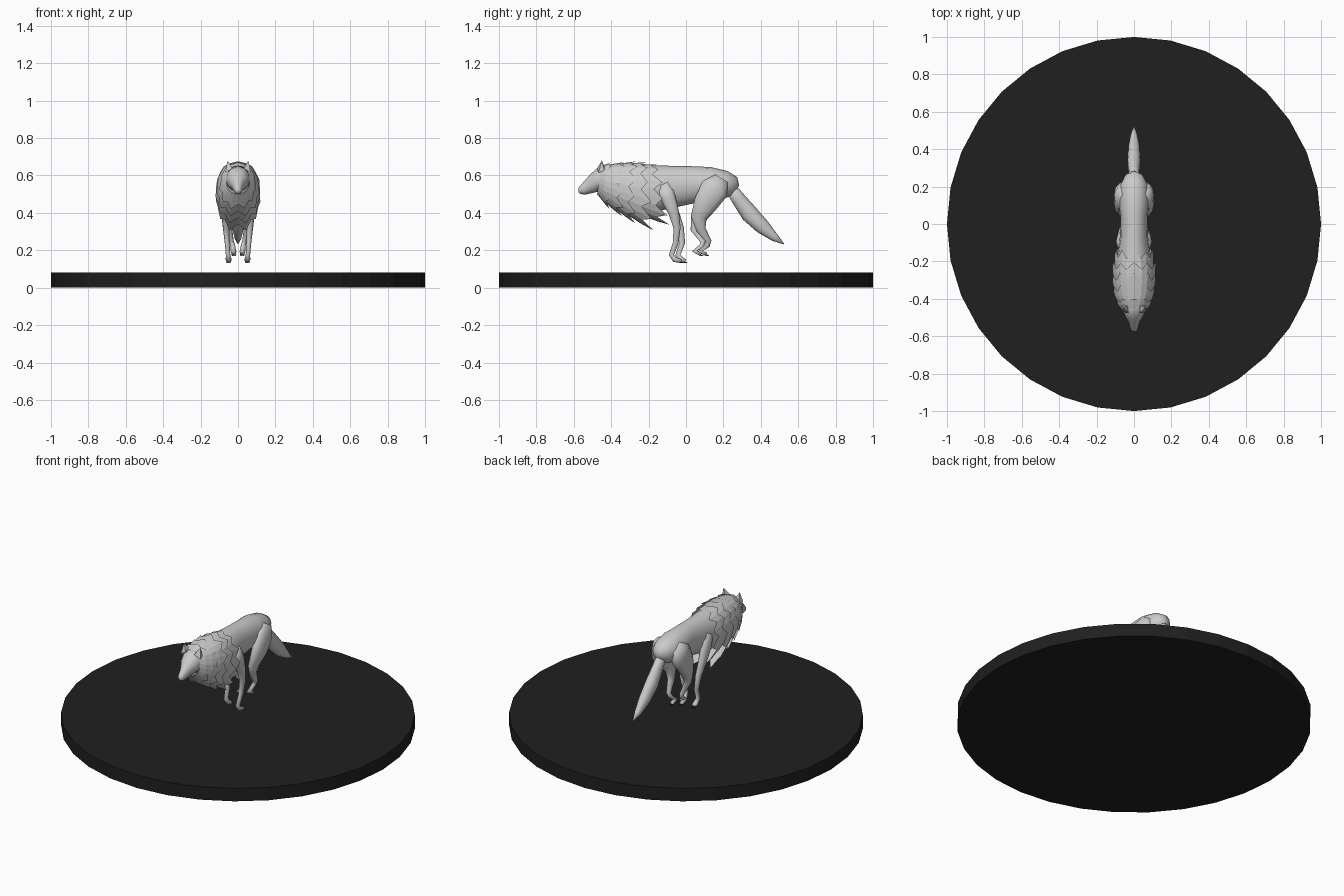
import bpy, bmesh, math, random
from mathutils import Vector

if "Cube" in bpy.data.objects:
    bpy.data.objects.remove(bpy.data.objects["Cube"])

random.seed(4)


def finish(name, bm, smooth=True, mat=None):
    bmesh.ops.recalc_face_normals(bm, faces=bm.faces)
    me = bpy.data.meshes.new(name)
    bm.to_mesh(me)
    bm.free()
    for p in me.polygons:
        p.use_smooth = smooth
    ob = bpy.data.objects.new(name, me)
    bpy.context.collection.objects.link(ob)
    if mat:
        me.materials.append(mat)
    return ob


def colour(name, v):
    m = bpy.data.materials.new(name)
    m.diffuse_color = (v, v, v, 1)
    m.use_nodes = True
    m.node_tree.nodes["Principled BSDF"].inputs["Base Color"].default_value = m.diffuse_color
    return m


def skin(bm, rings):
    for a, b in zip(rings, rings[1:]):
        n = len(a)
        for i in range(n):
            bm.faces.new((a[i], a[(i + 1) % n], b[(i + 1) % n], b[i]))


def loft(name, stations, sides=12):
    """Elliptical tube through (x, y, z, half_width, half_depth) stations."""
    bm = bmesh.new()
    pts = [Vector(s[:3]) for s in stations]
    side = Vector((1, 0, 0))
    rings = []
    for i, s in enumerate(stations):
        d = Vector((0, 0, 0))
        if i:
            d += (pts[i] - pts[i - 1]).normalized()
        if i < len(pts) - 1:
            d += (pts[i + 1] - pts[i]).normalized()
        up = side.cross(d).normalized()
        rings.append([bm.verts.new(pts[i] + side * s[3] * math.cos(a) + up * s[4] * math.sin(a))
                      for a in (math.tau * k / sides for k in range(sides))])
    skin(bm, rings)
    bm.faces.new(rings[0])
    bm.faces.new(rings[-1])
    return finish(name, bm)


def collar(name, front, rear, n=22):
    """Fur layer flaring from front ring to a jagged rear ring.
    Each ring: top y, top z, bottom y, bottom z, half width."""
    def point(r, a):
        c = (1 + math.cos(a)) / 2
        s = math.sin(a)
        x = r[4] * math.copysign(abs(s) ** 0.8, s)
        return Vector((x, r[2] + (r[0] - r[2]) * c, r[3] + (r[1] - r[3]) * c))
    bm = bmesh.new()
    rings = [[], [], []]
    for i in range(n):
        a = math.tau * i / n
        p, q = point(front, a), point(rear, a)
        t = 0.74 if i % 2 else random.uniform(0.98, 1.12)
        for ring, f in zip(rings, (0, 0.5, t)):
            bulge = 1 + 0.06 * math.sin(math.pi * min(f, 1))
            v = p.lerp(q, f)
            v.x *= bulge
            ring.append(bm.verts.new(v))
    skin(bm, rings)
    return finish(name, bm, smooth=False)


black = colour("black", 0.014)
dark = colour("dark claws", 0.03)

# Round base
bm = bmesh.new()
bmesh.ops.create_cone(bm, cap_ends=True, segments=32, radius1=1, radius2=1, depth=0.08)
bmesh.ops.translate(bm, verts=bm.verts, vec=(0, 0, 0.04))
finish("round_base", bm, False, black)

# Trunk and neck
loft("body", [(0, y, z, w, h) for y, z, w, h in (
    (.275, .53, .015, .02), (.255, .54, .05, .055), (.21, .55, .075, .075),
    (.13, .555, .082, .09), (.03, .55, .072, .1), (-.07, .54, .075, .112),
    (-.17, .53, .09, .125), (-.27, .54, .09, .12), (-.36, .565, .078, .095),
    (-.42, .585, .066, .075))], 16)

# Head and muzzle
loft("head", [(0, y, z, w, h) for y, z, w, h in (
    (-.40, .585, .062, .07), (-.45, .578, .064, .068), (-.485, .562, .053, .052),
    (-.512, .545, .034, .042), (-.545, .527, .024, .031), (-.568, .52, .017, .02),
    (-.576, .52, .008, .009))])

# Tail
loft("tail", [(0, .23, .545, .028, .03), (0, .28, .475, .03, .038), (0, .34, .395, .036, .047),
              (0, .41, .325, .032, .04), (0, .475, .268, .019, .022), (0, .522, .234, .002, .003)])

# Layered mane
for i, (f, r) in enumerate((
    ((-.455, .65, -.475, .50, .062), (-.40, .67, -.415, .425, .098)),
    ((-.43, .655, -.45, .47, .078), (-.33, .672, -.35, .385, .115)),
    ((-.38, .66, -.41, .45, .09), (-.27, .675, -.28, .345, .12)),
    ((-.32, .665, -.36, .42, .097), (-.215, .67, -.19, .31, .118)),
    ((-.27, .662, -.30, .41, .096), (-.155, .658, -.10, .335, .104)))):
    collar(f"mane_layer_{i + 1}", f, r)

for s, label in ((1, "right"), (-1, "left")):
    # Ears
    bm = bmesh.new()
    base = [bm.verts.new((s * x, y, z)) for x, y, z in (
        (.03, -.475, .638), (.068, -.468, .615), (.06, -.435, .625), (.035, -.435, .645))]
    tip = bm.verts.new((s * .056, -.45, .68))
    for i in range(4):
        bm.faces.new((base[i], base[(i + 1) % 4], tip))
    bm.faces.new(base)
    finish(label + "_ear", bm, False)

    # Front legs, swept back under the body
    o = 0 if s > 0 else .035
    loft(label + "_front_leg", [
        (s * .055, -.13, .55, .03, .05), (s * .07, -.095, .48, .027, .042),
        (s * .068, -.065, .40, .022, .03), (s * .064, -.048 + o * .5, .32, .017, .02),
        (s * .058, -.055 + o, .24, .013, .016), (s * .053, -.078 + o, .175, .012, .015),
        (s * .05, -.06 + o, .15, .016, .015), (s * .05, -.025 + o * .6, .142, .014, .011)], 10)

    # Hind legs, gathered forward
    o = 0 if s > 0 else -.03
    loft(label + "_hind_leg", [
        (s * .06, .19, .585, .03, .04), (s * .07, .155, .53, .037, .08),
        (s * .072, .105, .45, .034, .068), (s * .06, .068, .375, .026, .045),
        (s * .048, .08 + o, .31, .018, .027), (s * .036, .12 + o, .25, .013, .017),
        (s * .028, .115 + o, .225, .013, .014), (s * .024, .075 + o, .195, .015, .014),
        (s * .022, .11 + o, .178, .012, .01)], 10)

    # Claws
    for kind, x, y, z in (("front", .05, -.024 if s > 0 else -.003, .138),
                          ("hind", .022, .112 if s > 0 else .082, .176)):
        for k in (-1, 0, 1):
            loft(f"{label}_{kind}_claw_{k + 2}", [
                (s * x + k * .009, y - .008, z, .004, .005),
                (s * x + k * .009, y + .012, z - .006, .001, .001)], 5).data.materials.append(dark)
